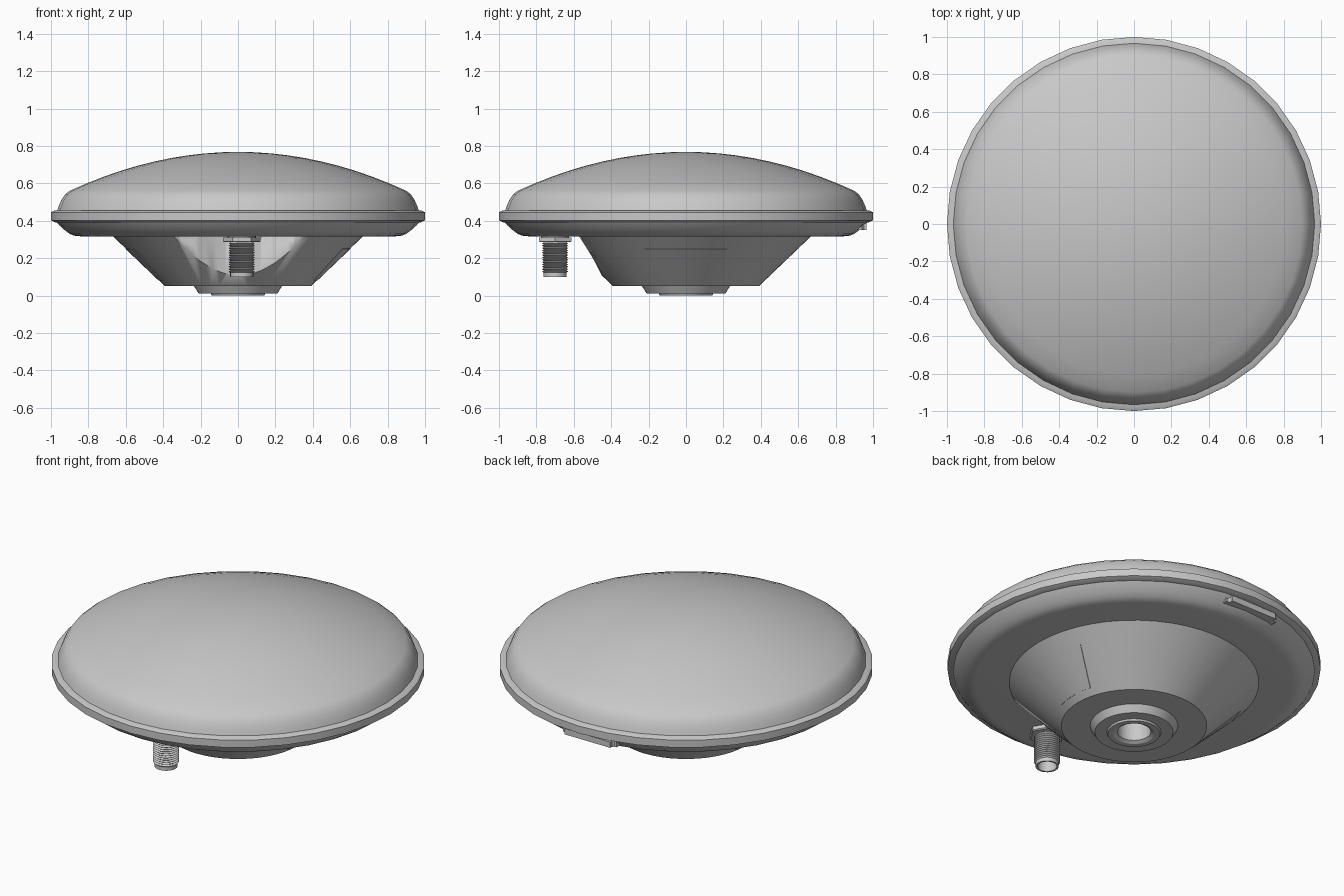
import bpy, bmesh, math
from mathutils import Matrix, Vector

cube = bpy.data.objects.get("Cube")
if cube:
    bpy.data.objects.remove(cube, do_unlink=True)

grey = bpy.data.materials.new("satin_grey")
grey.use_nodes = True
colour = (0.58, 0.58, 0.58, 1)
grey.diffuse_color = colour
grey.node_tree.nodes["Principled BSDF"].inputs["Base Color"].default_value = colour


def add_object(name, bm, smooth=True):
    bmesh.ops.recalc_face_normals(bm, faces=bm.faces[:])
    mesh = bpy.data.meshes.new(name)
    bm.to_mesh(mesh)
    bm.free()
    mesh.materials.append(grey)
    obj = bpy.data.objects.new(name, mesh)
    bpy.context.collection.objects.link(obj)
    if smooth:
        bpy.ops.object.select_all(action='DESELECT')
        obj.select_set(True)
        bpy.context.view_layer.objects.active = obj
        bpy.ops.object.shade_smooth_by_angle(angle=math.radians(30))
    return obj


def lathe(name, profile, segments=36, centre=(0, 0)):
    """Spin (radius, height) points around a vertical axis."""
    bm = bmesh.new()
    verts = [bm.verts.new((r, 0, z)) for r, z in profile]
    edges = [bm.edges.new(pair) for pair in zip(verts, verts[1:])]
    bmesh.ops.spin(bm, geom=verts + edges, cent=(0, 0, 0), axis=(0, 0, 1),
                   angle=math.tau, steps=segments, use_duplicate=False)
    bmesh.ops.remove_doubles(bm, verts=bm.verts[:], dist=0.0005)
    bmesh.ops.translate(bm, verts=bm.verts[:], vec=(*centre, 0))
    return add_object(name, bm)


# Domed cover with a rounded shoulder
crown = [(0.09 * i, 0.768 - 0.257 * (0.09 * i) ** 2) for i in range(11)]
shoulder = [(0.925, 0.54), (0.945, 0.51), (0.958, 0.48), (0.967, 0.453), (0, 0.453)]
lathe("dome_cover", crown + shoulder)

# Rim band and shallow underside dish
lathe("rim_band", [(0, 0.455), (0.98, 0.455), (1, 0.445), (1, 0.402),
                   (0.975, 0.39), (0, 0.39)])
lathe("lower_dish", [(0, 0.395), (0.972, 0.395), (0.955, 0.375), (0.925, 0.348),
                     (0.9, 0.33), (0.875, 0.32), (0.845, 0.317), (0, 0.317)])

# Conical base with a blind mounting socket and raised collar
TOP, LOW, R_TOP, R_LOW = 0.318, 0.05, 0.67, 0.39
base = lathe("conical_base", [(0, TOP), (R_TOP, TOP), (R_LOW, LOW), (0.235, LOW),
                              (0.21, 0.01), (0.145, 0.01), (0.14, 0), (0.11, 0),
                              (0.09, 0.012), (0.09, 0.2), (0, 0.2)], 48)

# Curved clearance scoop behind the connector
bm = bmesh.new()
bmesh.ops.create_cone(bm, cap_ends=True, segments=96, radius1=0.57, radius2=0.57,
                      depth=0.5, matrix=Matrix.Translation((0.01, -1.02, 0.2)))
cutter = add_object("scoop_cutter", bm)
cutter.hide_render = True
cut = base.modifiers.new("scoop", 'BOOLEAN')
cut.operation, cut.solver, cut.object = 'DIFFERENCE', 'EXACT', cutter
bpy.context.view_layer.objects.active = base
bpy.ops.object.modifier_apply(modifier=cut.name)
bpy.data.objects.remove(cutter, do_unlink=True)


# Thin tapered panels lying on both flanks of the base
def flank_panel(name, side):
    bm = bmesh.new()
    rows, columns, lift = 4, 8, 0.003
    grid = []
    for i in range(rows + 1):
        t = i / rows
        z = 0.08 + 0.17 * t
        radius = R_LOW + (z - LOW) * (R_TOP - R_LOW) / (TOP - LOW) + lift
        half = 0.12 + 0.1 * t
        row = []
        for j in range(columns + 1):
            y = half * (2 * j / columns - 1)
            row.append(bm.verts.new((side * math.sqrt(radius ** 2 - y ** 2), y, z)))
        grid.append(row)
    for a, b in zip(grid, grid[1:]):
        for j in range(columns):
            bm.faces.new((a[j], a[j + 1], b[j + 1], b[j]))
    ext = bmesh.ops.extrude_face_region(bm, geom=bm.faces[:])
    inner = [v for v in ext["geom"] if isinstance(v, bmesh.types.BMVert)]
    bmesh.ops.translate(bm, verts=inner, vec=Vector((-side * 0.008, 0, 0.004)))
    add_object(name, bm)


flank_panel("left_flank_panel", 1)
flank_panel("right_flank_panel", -1)

# Threaded connector: washer, hexagonal nut, hollow threaded barrel
PLUG = (0.02, -0.7)
lathe("connector_washer", [(0, 0.32), (0.075, 0.32), (0.075, 0.305), (0, 0.305)], 24, PLUG)

bm = bmesh.new()
bmesh.ops.create_cone(bm, cap_ends=True, segments=6, radius1=0.1, radius2=0.1, depth=0.026,
                      matrix=Matrix.Translation((*PLUG, 0.298)) @ Matrix.Rotation(math.pi / 2, 4, 'Z'))
low_rim = [e for e in bm.edges if all(v.co.z < 0.29 for v in e.verts)]
bmesh.ops.bevel(bm, geom=low_rim, offset=0.005, segments=1, affect='EDGES')
add_object("connector_nut", bm, smooth=False)

thread = []
for i in range(13):
    z = 0.285 - 0.0125 * i
    thread += [(0.06, z), (0.07, z - 0.006)]
barrel = [(0, 0.29), (0.06, 0.29)] + thread
barrel += [(0.062, 0.122), (0.062, 0.1), (0.052, 0.1), (0.052, 0.2), (0, 0.2)]
lathe("connector_barrel", barrel, 24, PLUG)

# Small latch tab under the rear rim
bm = bmesh.new()
bmesh.ops.create_cube(bm, size=1, matrix=Matrix.Translation((-0.03, 0.885, 0.368))
                      @ Matrix.Diagonal((0.35, 0.16, 0.034, 1)))
corners = [e for e in bm.edges if all(v.co.y > 0.9 for v in e.verts)
           and abs(e.verts[0].co.z - e.verts[1].co.z) > 0.01]
bmesh.ops.bevel(bm, geom=corners, offset=0.025, segments=3, affect='EDGES')
add_object("rear_latch_tab", bm)
